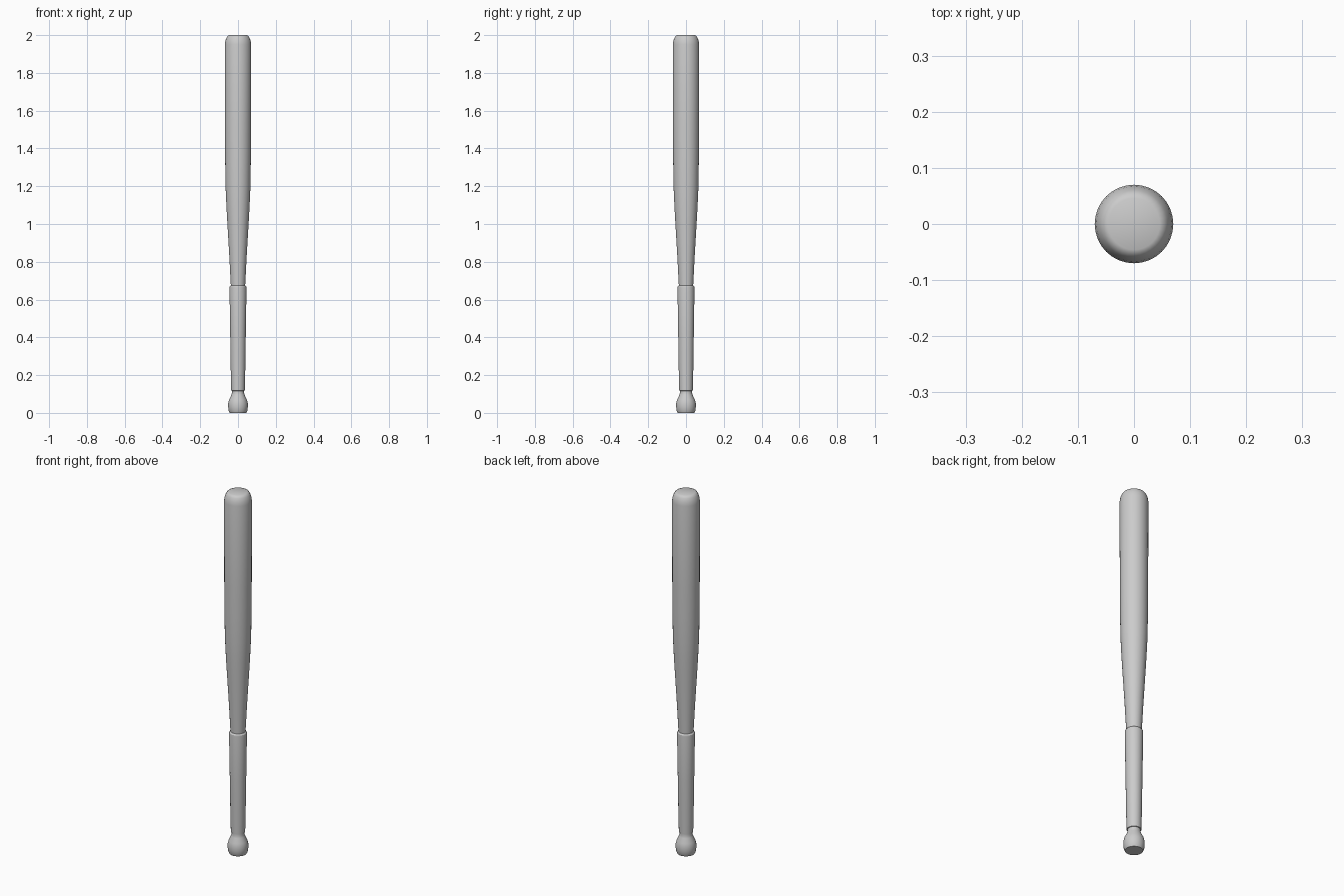
import bpy, bmesh
from math import cos, sin, tau, radians

if "Cube" in bpy.data.objects:
    bpy.data.objects.remove(bpy.data.objects["Cube"])

SIDES = 32


def lathe(name, profile, cap_bottom=False, cap_top=False):
    """Revolve (radius, height) points around the z axis."""
    bm = bmesh.new()
    rings = [[bm.verts.new((r * cos(tau * i / SIDES), r * sin(tau * i / SIDES), z))
              for i in range(SIDES)] for r, z in profile]
    for a, b in zip(rings, rings[1:]):
        for i in range(SIDES):
            j = (i + 1) % SIDES
            bm.faces.new((a[i], a[j], b[j], b[i]))
    if cap_bottom:
        bm.faces.new(rings[0][::-1])
    if cap_top:
        bm.faces.new(rings[-1])
    mesh = bpy.data.meshes.new(name)
    bm.to_mesh(mesh)
    bm.free()
    obj = bpy.data.objects.new(name, mesh)
    bpy.context.collection.objects.link(obj)
    bpy.ops.object.select_all(action='DESELECT')
    obj.select_set(True)
    bpy.context.view_layer.objects.active = obj
    bpy.ops.object.shade_smooth_by_angle(angle=radians(30))
    return obj


# Rounded knob and narrow neck at the bottom
lathe("knob", [(0.044, 0), (0.049, 0.01), (0.052, 0.03), (0.052, 0.05),
               (0.047, 0.07), (0.035, 0.095), (0.032, 0.105), (0.032, 0.117)],
      cap_bottom=True)

# Wrapped grip, slightly proud of the neck and barrel
lathe("grip", [(0.032, 0.117), (0.036, 0.118), (0.038, 0.2), (0.041, 0.4),
               (0.045, 0.66), (0.044, 0.668), (0.038, 0.675)])

# Tapered barrel with rounded end
lathe("barrel", [(0.038, 0.675), (0.046, 0.83), (0.056, 1.0), (0.061, 1.09),
                 (0.066, 1.2), (0.068, 1.35), (0.069, 1.5), (0.07, 1.95),
                 (0.067, 1.97), (0.060, 1.988), (0.054, 1.996), (0.046, 2.0)],
      cap_top=True)
